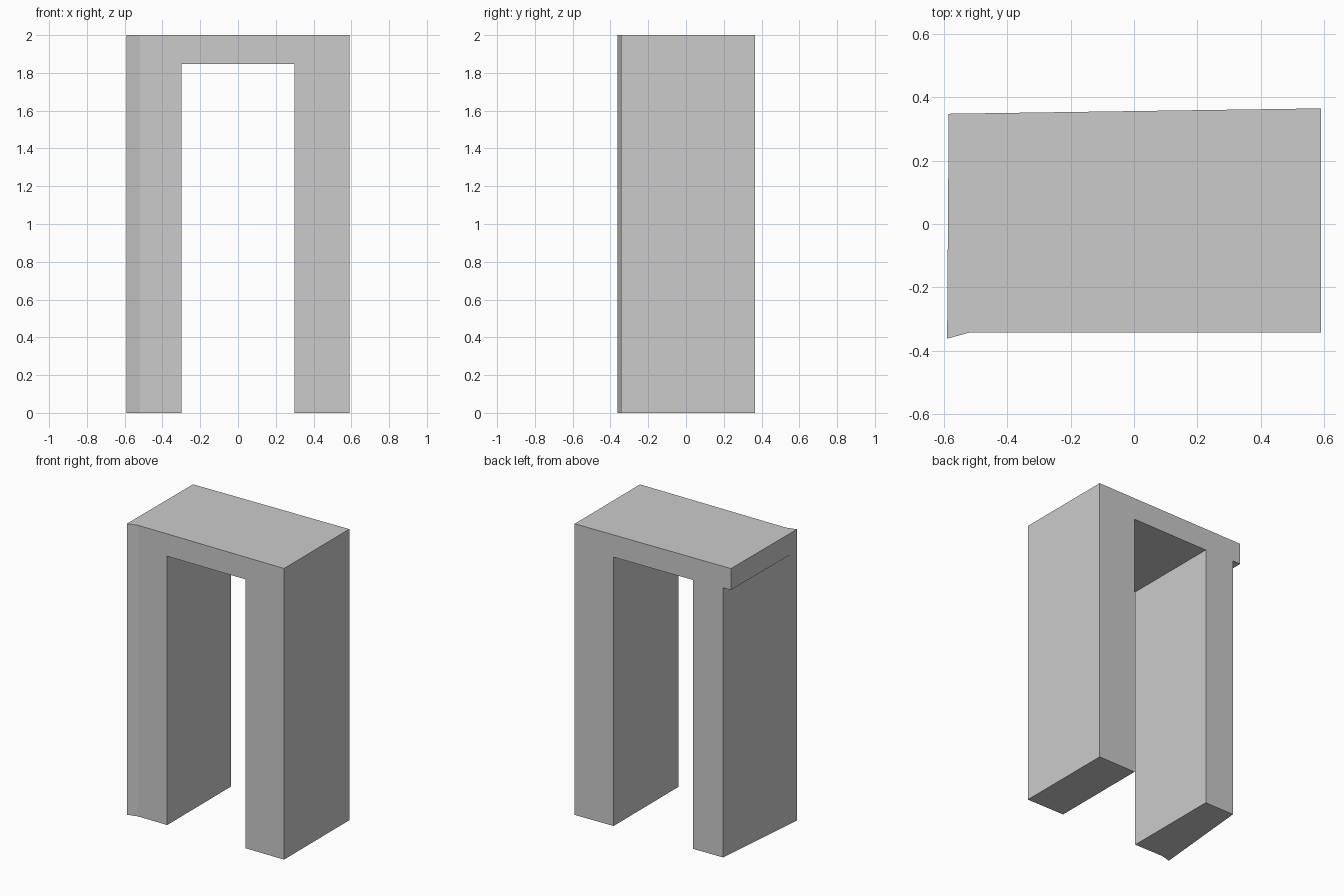
import bpy, bmesh

if "Cube" in bpy.data.objects:
    bpy.data.objects.remove(bpy.data.objects["Cube"])


def prism(name, outline, z0, z1):
    """Extrude a plan outline (counter-clockwise) from z0 to z1."""
    bm = bmesh.new()
    face = bm.faces.new([bm.verts.new((x, y, z0)) for x, y in outline])
    ext = bmesh.ops.extrude_face_region(bm, geom=[face])
    top = [v for v in ext["geom"] if isinstance(v, bmesh.types.BMVert)]
    bmesh.ops.translate(bm, verts=top, vec=(0, 0, z1 - z0))
    bmesh.ops.recalc_face_normals(bm, faces=bm.faces)
    mesh = bpy.data.meshes.new(name)
    bm.to_mesh(mesh)
    bm.free()
    obj = bpy.data.objects.new(name, mesh)
    bpy.context.collection.objects.link(obj)
    return obj


def cut(target, cutter):
    """Subtract a hidden cutter from the target."""
    cutter.hide_render = True
    cutter.hide_set(True)
    mod = target.modifiers.new(cutter.name, "BOOLEAN")
    mod.operation = "DIFFERENCE"
    mod.solver = "EXACT"
    mod.object = cutter


# Slightly skewed block with a flared front left corner
arch = prism("door_arch", [(-0.59, -0.362), (-0.52, -0.343), (0.59, -0.343),
                           (0.59, 0.365), (-0.585, 0.348)], 0, 2)

# Doorway opening through the block
cut(arch, prism("opening_cutter", [(-0.298, -0.6), (0.298, -0.6),
                                   (0.298, 0.6), (-0.298, 0.6)], -0.2, 1.847))

# Left leg tapers inward toward the back, leaving the lintel overhanging
cut(arch, prism("taper_cutter", [(-0.595, -0.40), (-0.511, 0.50),
                                 (-0.8, 0.50), (-0.8, -0.40)], -0.2, 1.853))
